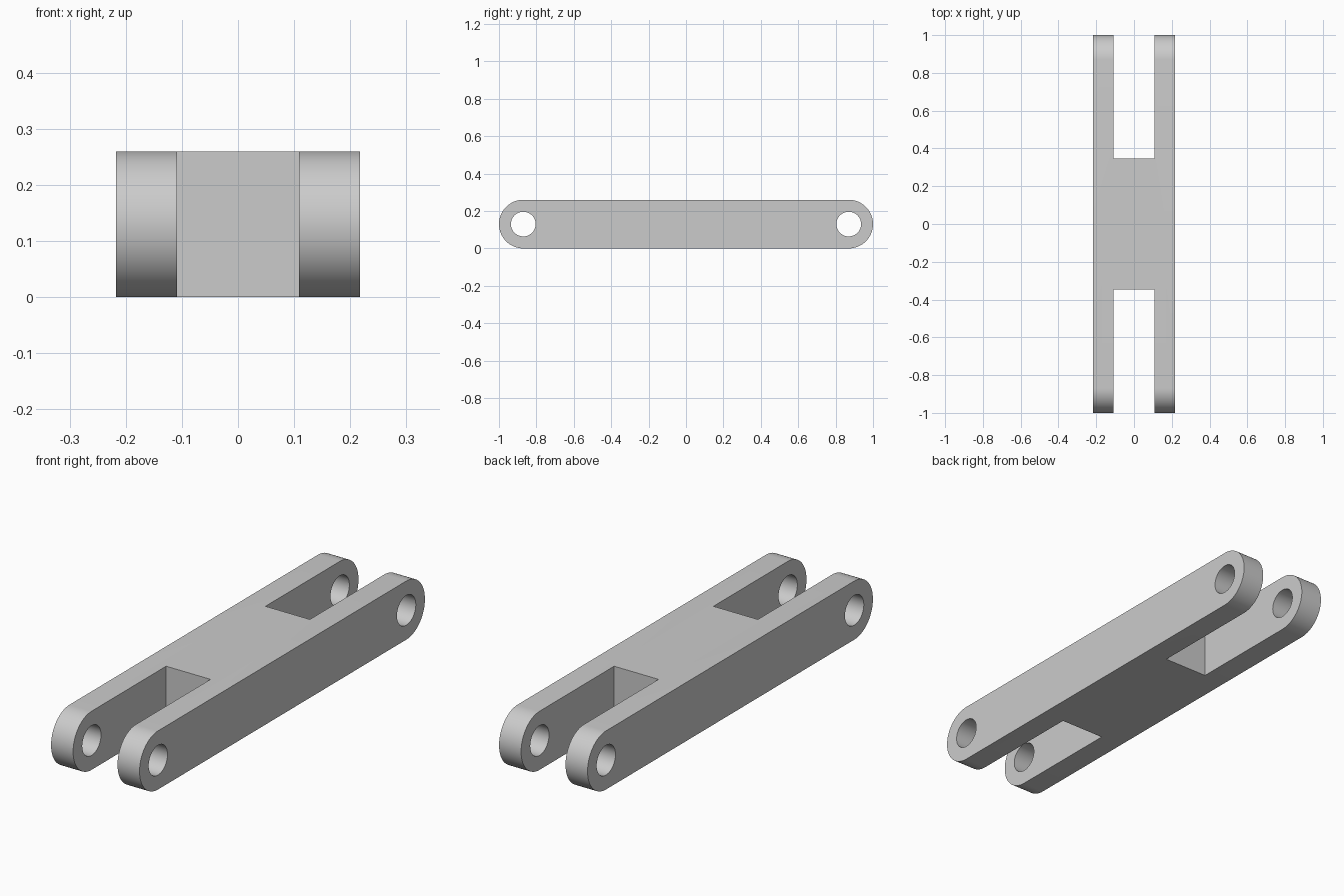
import bpy
import bmesh
from math import pi, sin, cos, radians

cube = bpy.data.objects.get("Cube")
if cube:
    bpy.data.objects.remove(cube, do_unlink=True)

HALF_WIDTH = 0.217      # half width across x
SLOT_HALF = 0.109       # half width of the fork slots
SLOT_FLOOR = 0.348      # where each slot ends along y
RADIUS = 0.13           # rounded end radius, half the height
HOLE_RADIUS = 0.066
PIN_Y = 1 - RADIUS      # pin hole centre along y

# Plain grey metal
metal = bpy.data.materials.new("grey_metal")
metal.use_nodes = True
grey = (0.6, 0.6, 0.6, 1)
metal.diffuse_color = grey
metal.node_tree.nodes["Principled BSDF"].inputs["Base Color"].default_value = grey


def extrude_x(name, outline, half):
    """Solid made from a (y, z) outline swept from -half to +half in x."""
    bm = bmesh.new()
    face = bm.faces.new([bm.verts.new((-half, y, z)) for y, z in outline])
    swept = bmesh.ops.extrude_face_region(bm, geom=[face])["geom"]
    verts = [v for v in swept if isinstance(v, bmesh.types.BMVert)]
    bmesh.ops.translate(bm, verts=verts, vec=(2 * half, 0, 0))
    bmesh.ops.recalc_face_normals(bm, faces=bm.faces)
    mesh = bpy.data.meshes.new(name)
    bm.to_mesh(mesh)
    bm.free()
    mesh.materials.append(metal)
    obj = bpy.data.objects.new(name, mesh)
    bpy.context.collection.objects.link(obj)
    return obj


def arc(centre_y, radius, start, end, steps):
    angles = [start + (end - start) * i / steps for i in range(steps + 1)]
    return [(centre_y + radius * cos(a), RADIUS + radius * sin(a)) for a in angles]


# Link body: a bar with fully rounded ends
outline = arc(PIN_Y, RADIUS, -pi / 2, pi / 2, 32) + arc(-PIN_Y, RADIUS, pi / 2, 3 * pi / 2, 32)
link = extrude_x("link_body", outline, HALF_WIDTH)

# Fork slot and pin hole at each end
cutters = []
for side, label in ((-1, "front"), (1, "back")):
    inner, outer = side * SLOT_FLOOR, side * 1.2
    box = [(inner, -0.1), (outer, -0.1), (outer, 0.4), (inner, 0.4)]
    cutters.append(extrude_x(label + "_slot_cutter", box, SLOT_HALF))
    hole = arc(side * PIN_Y, HOLE_RADIUS, 0, 2 * pi, 48)[:-1]
    cutters.append(extrude_x(label + "_hole_cutter", hole, 0.4))

bpy.ops.object.select_all(action="DESELECT")
link.select_set(True)
bpy.context.view_layer.objects.active = link
for cutter in cutters:
    cutter.hide_render = True
    cut = link.modifiers.new(cutter.name, "BOOLEAN")
    cut.operation = "DIFFERENCE"
    cut.solver = "EXACT"
    cut.object = cutter
    bpy.ops.object.modifier_apply(modifier=cut.name)
for cutter in cutters:
    bpy.data.objects.remove(cutter, do_unlink=True)

bpy.ops.object.shade_smooth_by_angle(angle=radians(30))
